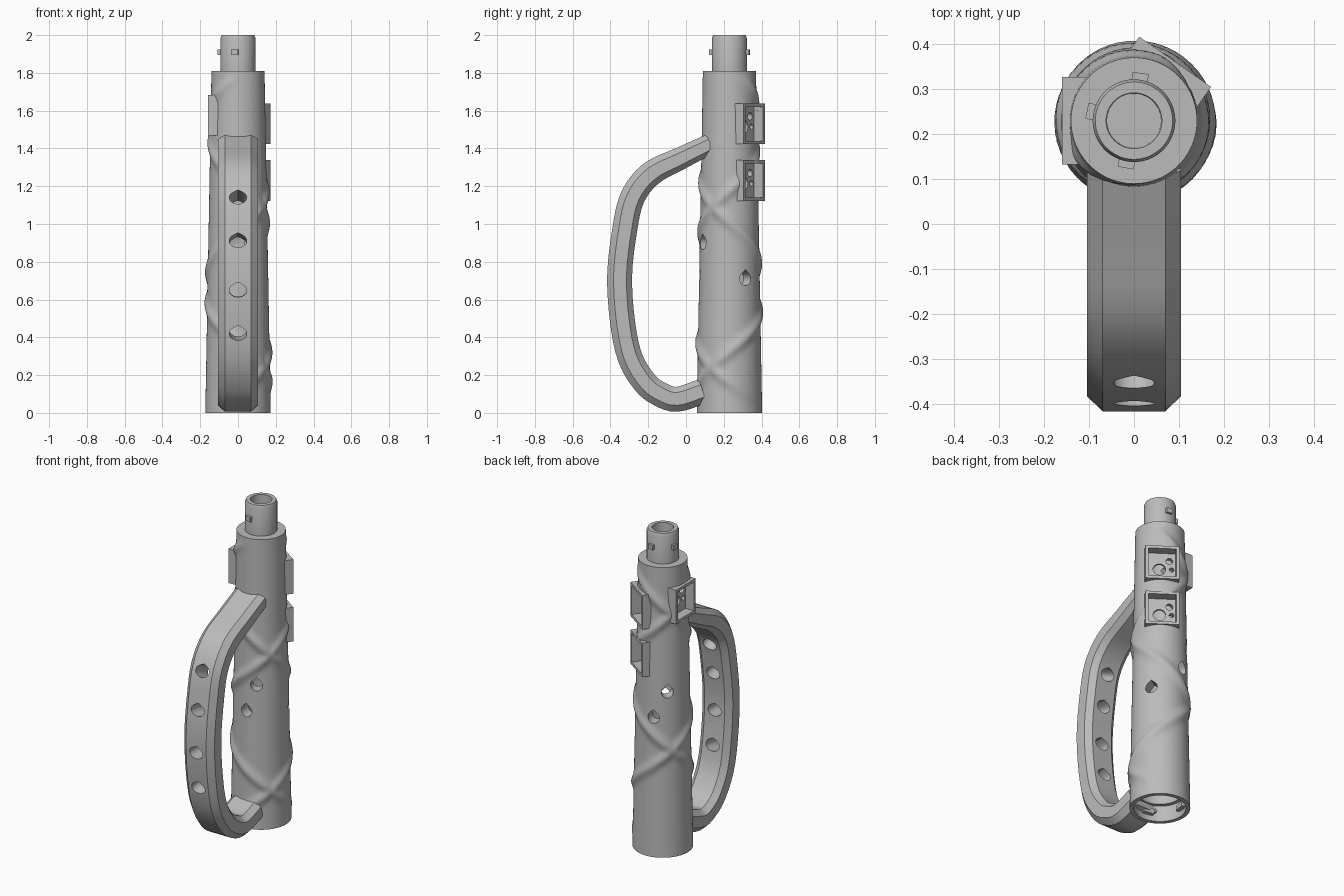
import bpy, bmesh, math
from math import sin, cos, pi, radians, exp
from mathutils import Matrix, Vector

cube = bpy.data.objects.get("Cube")
if cube:
    bpy.data.objects.remove(cube, do_unlink=True)

AXIS_Y = 0.23

grey = bpy.data.materials.new("plain grey")
grey.use_nodes = True
grey.diffuse_color = (0.5, 0.5, 0.5, 1)
grey.node_tree.nodes["Principled BSDF"].inputs["Base Color"].default_value = (0.5, 0.5, 0.5, 1)


def make(name, bm):
    bmesh.ops.recalc_face_normals(bm, faces=bm.faces)
    mesh = bpy.data.meshes.new(name)
    bm.to_mesh(mesh)
    bm.free()
    mesh.materials.append(grey)
    obj = bpy.data.objects.new(name, mesh)
    bpy.context.collection.objects.link(obj)
    return obj


def activate(obj):
    bpy.ops.object.select_all(action='DESELECT')
    obj.select_set(True)
    bpy.context.view_layer.objects.active = obj


def cut(obj, cutter, keep=False):
    activate(obj)
    mod = obj.modifiers.new("cut", 'BOOLEAN')
    mod.operation = 'DIFFERENCE'
    mod.solver = 'EXACT'
    mod.object = cutter
    bpy.ops.object.modifier_apply(modifier=mod.name)
    if not keep:
        bpy.data.objects.remove(cutter, do_unlink=True)


def smooth(obj, angle):
    activate(obj)
    bpy.ops.object.shade_smooth_by_angle(angle=radians(angle))


def around(azimuth, z=0.0):
    """Frame on the tube axis whose local +X points outward."""
    return Matrix.Translation((0, AXIS_Y, z)) @ Matrix.Rotation(radians(azimuth), 4, 'Z')


def block(name, frame, x0, x1, width, height):
    bm = bmesh.new()
    bmesh.ops.create_cube(bm, size=1)
    bm.transform(frame @ Matrix.Translation(((x0 + x1) / 2, 0, 0))
                 @ Matrix.Diagonal((x1 - x0, width, height, 1)))
    return make(name, bm)


def drop(frame, x0, x1, ry, rz, tip=1.35, at=(0, 0)):
    """Teardrop-shaped cutter running along local X, pointed at the top."""
    bm = bmesh.new()
    ring = []
    for i in range(24):
        a = 2 * pi * i / 24
        k = tip if i == 6 else 1
        if 4 <= i <= 8 and i != 6:
            k = 1 + (tip - 1) * (0.45 if i in (5, 7) else 0.1)
        ring.append((at[0] + ry * cos(a), at[1] + rz * k * sin(a)))
    ends = [[bm.verts.new((x, y, z)) for y, z in ring] for x in (x0, x1)]
    for e in ends:
        bm.faces.new(e)
    for i in range(24):
        j = (i + 1) % 24
        bm.faces.new((ends[0][i], ends[0][j], ends[1][j], ends[1][i]))
    bm.transform(frame)
    cutter = make("hole_cutter", bm)
    cutter.hide_render = True
    return cutter


# Tube: tapered shell with two crossing spiral ridges, neck and socket
def ridge(angle, z):
    fade = max(0, min(1, (z - 0.05) / 0.12, (1.78 - z) / 0.08))
    total = 0
    for way in (1, -1):
        turn = way * (math.degrees(angle) + 35) / 360 + (z - 1.09) / 0.85
        off = (turn - round(turn)) * 0.85
        total = max(total, exp(-(off / 0.036) ** 2))
    return 0.015 * total * fade


def lathe(name, profile, segs):
    bm = bmesh.new()
    rings = []
    for r, z, ribbed in profile:
        if r == 0:
            rings.append([bm.verts.new((0, AXIS_Y, z))] * segs)
            continue
        ring = []
        for i in range(segs):
            a = 2 * pi * i / segs
            rr = r + (ridge(a, z) if ribbed else 0)
            ring.append(bm.verts.new((rr * cos(a), AXIS_Y + rr * sin(a), z)))
        rings.append(ring)
    for lo, hi in zip(rings, rings[1:]):
        for i in range(segs):
            j = (i + 1) % segs
            quad = list(dict.fromkeys((lo[i], lo[j], hi[j], hi[i])))
            bm.faces.new(quad)
    return make(name, bm)


STEPS = 110
shell = [(0.173 - 0.018 * z, z, True) for z in (1.81 * i / STEPS for i in range(STEPS + 1))]
inside = [(0, 1.72, False), (0.09, 1.72, False), (0.09, 0.16, False), (0.125, 0.16, False),
          (0.125, 0.1, False), (0.148, 0.1, False), (0.148, 0, False)]
neck = [(0.092, 1.81, False), (0.092, 1.985, False), (0.086, 2, False),
        (0.062, 2, False), (0.06, 1.78, False), (0, 1.78, False)]
tube = lathe("tube", inside + shell + neck, 96)

# Finger holes in the tube
for azimuth, z in ((32, 0.71), (105, 0.87), (135, 1.03), (-87, 0.73), (-65, 0.9)):
    cut(tube, drop(around(azimuth, z), 0.02, 0.3, 0.035, 0.036))

# Button boxes: open frames let into the tube, with drilled floors
for n, (azimuth, z) in enumerate(((55, 1.53), (55, 1.23), (180, 1.575))):
    frame = around(azimuth, z)
    box = block(f"button_box_{n + 1}", frame, 0.094, 0.16, 0.195, 0.215)
    cutters = [block("recess_cutter", frame, 0.102, 0.25, 0.16, 0.18)]
    for y, h, r in ((-0.012, -0.015, 0.036), (0.045, 0.04, 0.02), (0.058, -0.015, 0.014)):
        cutters.append(drop(frame, 0.03, 0.13, r, r, 1, (y, h)))
    for c in cutters:
        c.hide_render = True
        cut(box, c, keep=True)
        cut(tube, c)
smooth(tube, 35)

# Locking tabs on the neck and lugs in the socket
for n, azimuth in enumerate((82, 168, -100)):
    block(f"neck_tab_{n + 1}", around(azimuth, 1.91), 0.08, 0.107, 0.036, 0.03)
    block(f"socket_lug_{n + 1}", around(azimuth, 0.05), 0.122, 0.155, 0.07, 0.03)

# Handle: chamfered bar swept along a bowed path in the YZ plane
path = [Vector(p) for p in (
    (0.13, 1.425), (-0.03, 1.347), (-0.185, 1.267), (-0.283, 1.142), (-0.325, 0.965),
    (-0.351, 0.73), (-0.337, 0.49), (-0.296, 0.293), (-0.217, 0.16), (-0.14, 0.1),
    (-0.047, 0.072), (0.09, 0.115))]
ext = [2 * path[0] - path[1]] + path + [2 * path[-1] - path[-2]]
fine = []
for a, b, c, d in zip(ext, ext[1:], ext[2:], ext[3:]):
    for t in (0, 0.25, 0.5, 0.75):
        fine.append(0.5 * (2 * b + (c - a) * t + (2 * a - 5 * b + 4 * c - d) * t * t
                           + (3 * b - a - 3 * c + d) * t ** 3))
fine.append(path[-1])

half = [(0.07, 0.066), (0.105, 0.032), (0.105, -0.036), (0.07, -0.066)]
section = half + [(-x, n) for x, n in reversed(half)]
bm = bmesh.new()
rings = []
for i, p in enumerate(fine):
    t = (fine[min(i + 1, len(fine) - 1)] - fine[max(i - 1, 0)]).normalized()
    out = Vector((t.y, -t.x))
    slim = 0.8 if i == 0 else min(1, 0.8 + 0.2 * i / 8)
    rings.append([bm.verts.new((x, p.x + out.x * n * slim, p.y + out.y * n * slim))
                  for x, n in section])
for lo, hi in zip(rings, rings[1:]):
    for i in range(len(section)):
        j = (i + 1) % len(section)
        bm.faces.new((lo[i], lo[j], hi[j], hi[i]))
bm.faces.new(rings[0])
bm.faces.new(rings[-1])
handle = make("handle", bm)

# Grip holes through the handle
for y, z, tilt in ((-0.29, 1.11, 25), (-0.333, 0.9, 9), (-0.348, 0.65, -1), (-0.327, 0.43, -9)):
    frame = (Matrix.Translation((0, y, z)) @ Matrix.Rotation(radians(-90), 4, 'Z')
             @ Matrix.Rotation(radians(-tilt), 4, 'Y'))
    cut(handle, drop(frame, -0.15, 0.15, 0.046, 0.036, 1.2))
smooth(handle, 25)
